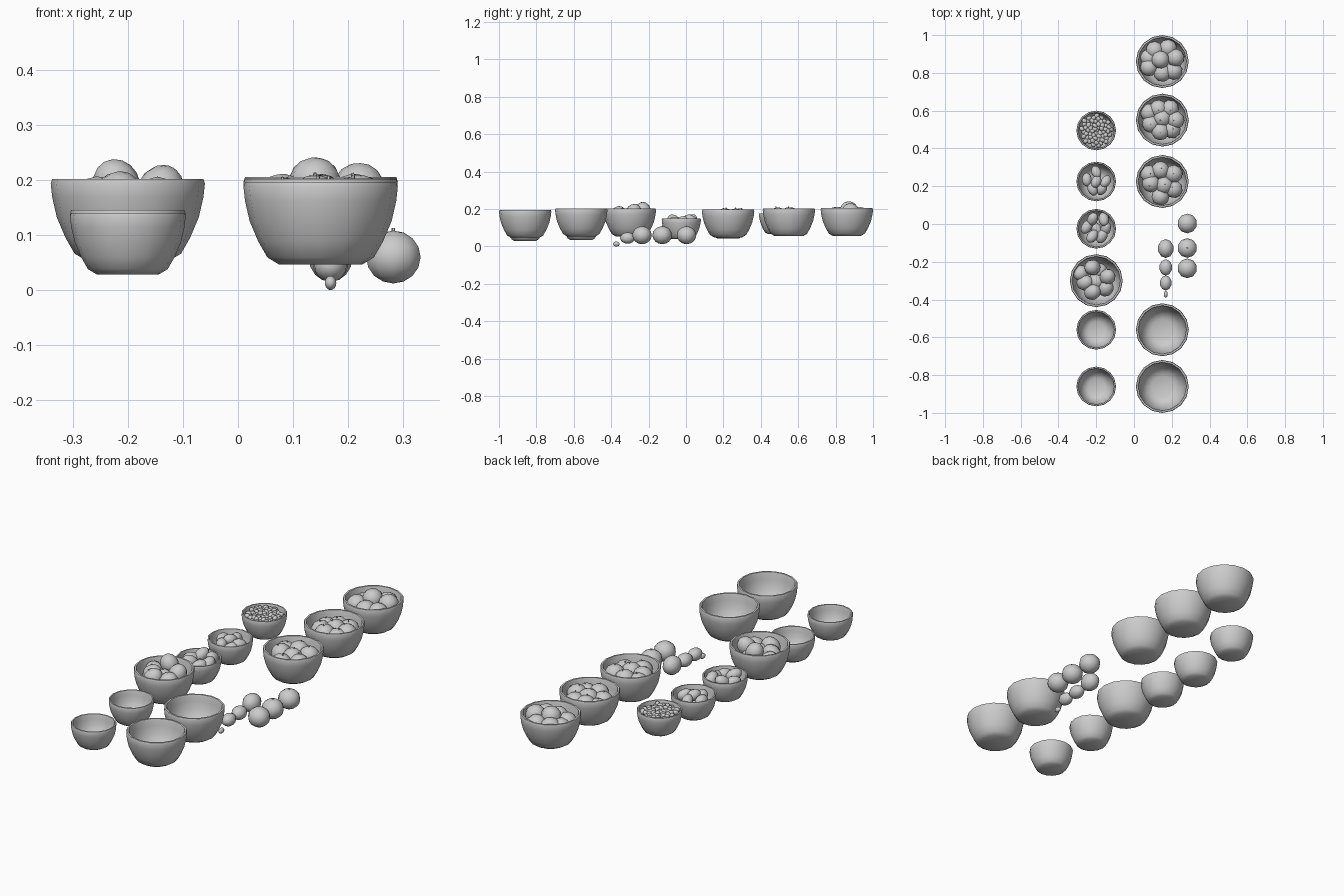
import bpy, bmesh, math, random
from mathutils import Matrix, Vector, Euler

random.seed(4)
cube = bpy.data.objects.get("Cube")
if cube:
    bpy.data.objects.remove(cube, do_unlink=True)

grey = bpy.data.materials.new("plain grey")
grey.use_nodes = True
grey.diffuse_color = (0.6, 0.6, 0.6, 1)
grey.node_tree.nodes["Principled BSDF"].inputs["Base Color"].default_value = grey.diffuse_color


def finish(bm, name, location, angle):
    """Turn a bmesh into a smooth shaded grey object."""
    mesh = bpy.data.meshes.new(name)
    bmesh.ops.recalc_face_normals(bm, faces=bm.faces)
    bm.to_mesh(mesh)
    bm.free()
    mesh.materials.append(grey)
    obj = bpy.data.objects.new(name, mesh)
    obj.location = location
    bpy.context.collection.objects.link(obj)
    bpy.ops.object.select_all(action="DESELECT")
    obj.select_set(True)
    bpy.context.view_layer.objects.active = obj
    bpy.ops.object.shade_smooth_by_angle(angle=math.radians(angle))
    return obj


# Bowl section, outside then inside, for a rim radius of one (height 0 is the rim)
SECTION = [(0, -1.06), (.54, -1.06), (.69, -.97), (.81, -.76), (.92, -.5), (.98, -.24),
           (1, -.06), (.98, 0), (.92, 0), (.9, -.06), (.88, -.24), (.82, -.48),
           (.72, -.7), (.58, -.85), (.4, -.92), (0, -.94)]


def bowl(name, x, y, rim, radius):
    bm = bmesh.new()
    verts = [bm.verts.new((r * radius, 0, z * radius)) for r, z in SECTION]
    edges = [bm.edges.new(pair) for pair in zip(verts, verts[1:])]
    bmesh.ops.spin(bm, geom=verts + edges, cent=(0, 0, 0), axis=(0, 0, 1),
                   angle=math.tau, steps=16)
    bmesh.ops.remove_doubles(bm, verts=bm.verts, dist=.0001)
    finish(bm, name, (x, y, rim), 40)


def add_fruit(bm, spot, size, tilt=0.0, stem=False):
    """Add one faceted ellipsoid, with a short stem if wanted."""
    turn = Euler((random.uniform(-tilt, tilt), random.uniform(-tilt, tilt),
                  random.uniform(-tilt, tilt)))
    place = Matrix.Translation(spot) @ turn.to_matrix().to_4x4()
    bmesh.ops.create_uvsphere(bm, u_segments=10, v_segments=8, radius=1,
                              matrix=place @ Matrix.Diagonal((*size, 1)))
    if stem:
        bmesh.ops.create_cone(bm, cap_ends=True, segments=5, radius1=.004, radius2=.003,
                              depth=.01, matrix=place @ Matrix.Translation((0, 0, size[2])))


def fill(name, x, y, rim, size, spots, tilt, stem=False):
    """Heap of fruit; spots are in hundredths from the middle of the rim."""
    bm = bmesh.new()
    for spot in spots:
        add_fruit(bm, Vector(spot) / 100, size, tilt, stem)
    finish(bm, name, (x, y, rim), 60)


LEFT, RIGHT, LARGE, SMALL = .15, -.2, .14, .105

# Bowls
for name, x, y, rim, radius in [
        ("large_bowl_front", LEFT, -.86, .195, LARGE),
        ("large_bowl_second", LEFT, -.56, .202, LARGE),
        ("large_bowl_third", LEFT, .225, .197, LARGE),
        ("large_bowl_fourth", LEFT, .55, .203, LARGE),
        ("large_bowl_back", LEFT, .86, .205, LARGE),
        ("large_bowl_middle", RIGHT, -.3, .202, LARGE),
        ("small_bowl_front", RIGHT, -.86, .14, SMALL),
        ("small_bowl_second", RIGHT, -.56, .145, SMALL),
        ("small_bowl_third", RIGHT, -.025, .15, SMALL),
        ("small_bowl_fourth", RIGHT, .225, .153, SMALL),
        ("small_bowl_back", RIGHT, .495, .177, SMALL)]:
    bowl(name, x, y, rim, radius)

# Round fruit in the large bowls
ROUND = (.048, .048, .046)
fill("round_fruit_back", LEFT, .86, .205, ROUND,
     [(-4, 6, -4), (3, 7, -4), (-1, 1, -1), (7, 2, -2), (-7, -3, -4), (0, -6, -4),
      (6, -5, -4), (-7, 2, -5)], .3)
fill("round_fruit_fourth", LEFT, .55, .203, ROUND,
     [(0, 1, -4), (-6, -2, -5), (7, 0, -4), (-2, 6, -5), (4, 6, -5), (-1, -6, -4),
      (-7, 4, -6), (5, -5, -5)], .3, True)
fill("round_fruit_third", LEFT, .225, .197, ROUND,
     [(-1, 6, -4), (6, 4, -4), (-6, -1, -4), (1, -2, -4), (-7, 4, -5),
      (-1, -8, -5), (6, -4, -5)], .3, True)

# Oval fruit in the middle and small bowls
fill("oval_fruit_middle", RIGHT, -.3, .202, (.042, .042, .047),
     [(-2, 7, -1), (6, 2, -2), (-6, -1, -4), (0, 0, -5), (5, -4, -4), (-2, -6, -3),
      (-8, 4, -5), (2, 5, -6)], .9)
fill("oval_fruit_third", RIGHT, -.025, .15, (.028, .041, .028),
     [(-2, 5, -1), (4, 5, -1), (-5, 1, -2), (5, 0, -2), (-2, -4, -1), (3, -4, -2),
      (0, 0, -4)], .6)
fill("oval_fruit_fourth", RIGHT, .225, .153, (.026, .037, .026),
     [(0, 5, -2), (-5, 1, -2), (5, 0, -2), (-2, -4, -2), (3, -4, -3), (0, 0, -1)], .6)

# Heap of berries laid out in a spiral
heap = [(1.08 * math.sqrt(i) * math.cos(2.4 * i), 1.08 * math.sqrt(i) * math.sin(2.4 * i),
         random.uniform(-2, -1)) for i in range(58)]
fill("berries", RIGHT, .495, .177, (.011, .015, .012), heap, 1.5)

# Loose fruit beside the bowls
for name, spot, size, stem in [
        ("loose_round_fruit_back", (.282, .003, .06), (.052, .052, .048), True),
        ("loose_round_fruit_middle", (.282, -.127, .06), (.052, .052, .048), True),
        ("loose_round_fruit_front", (.282, -.235, .06), (.052, .052, .048), False),
        ("loose_oval_fruit_back", (.168, -.13, .06), (.042, .05, .045), False),
        ("loose_oval_fruit_middle", (.168, -.23, .048), (.034, .043, .032), False),
        ("loose_oval_fruit_front", (.168, -.312, .045), (.031, .04, .03), False),
        ("loose_berry", (.168, -.372, .013), (.011, .018, .013), False)]:
    bm = bmesh.new()
    add_fruit(bm, (0, 0, 0), size, 0, stem)
    finish(bm, name, spot, 60)
